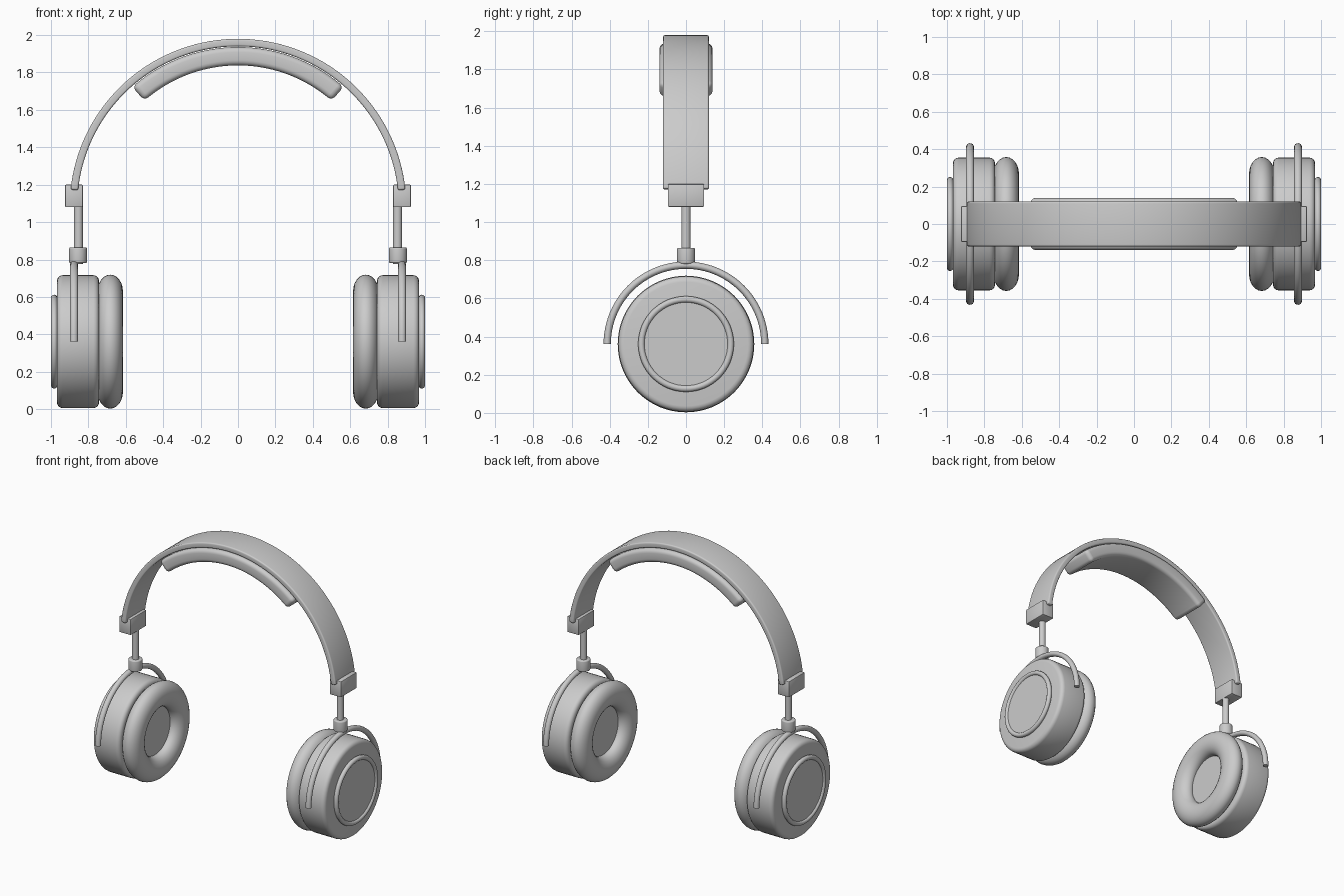
import bpy, bmesh
from math import sin, cos, pi, radians
from mathutils import Matrix

if "Cube" in bpy.data.objects:
    bpy.data.objects.remove(bpy.data.objects["Cube"])

CUP_Z = 0.361    # height of the ear cup centre
BAND_Z = 1.08    # height of the headband arc centre


def finish(bm, name, loc=(0, 0, 0), bevel=0, segs=4):
    """Round the hard edges, then make a smooth shaded object."""
    bmesh.ops.recalc_face_normals(bm, faces=bm.faces)
    if bevel:
        hard = [e for e in bm.edges if e.calc_face_angle(0) > radians(50)]
        bmesh.ops.bevel(bm, geom=hard, offset=bevel, segments=segs,
                        profile=0.5, affect='EDGES', clamp_overlap=True)
    mesh = bpy.data.meshes.new(name)
    bm.to_mesh(mesh)
    bm.free()
    ob = bpy.data.objects.new(name, mesh)
    bpy.context.collection.objects.link(ob)
    ob.location = loc
    bpy.ops.object.select_all(action='DESELECT')
    ob.select_set(True)
    bpy.context.view_layer.objects.active = ob
    bpy.ops.object.shade_smooth_by_angle(angle=radians(35))
    return ob


def sweep(name, profile, a0, a1, steps, loc, bevel=0, turn=0):
    """Sweep a (radius, y) profile along an arc in the xz plane."""
    bm = bmesh.new()
    rings = []
    for i in range(steps + 1):
        a = a0 + (a1 - a0) * i / steps
        rings.append([bm.verts.new((r * cos(a), y, r * sin(a))) for r, y in profile])
    n = len(profile)
    for p, q in zip(rings, rings[1:]):
        for j in range(n):
            k = (j + 1) % n
            bm.faces.new((p[j], p[k], q[k], q[j]))
    bm.faces.new(rings[0])
    bm.faces.new(rings[-1])
    bm.transform(Matrix.Rotation(turn, 4, 'Z'))
    return finish(bm, name, loc, bevel)


def rect(r0, r1, w):
    return [(r0, -w), (r1, -w), (r1, w), (r0, w)]


def cylinder(name, radius, depth, loc, axis='Z', bevel=0, sides=64):
    bm = bmesh.new()
    bmesh.ops.create_cone(bm, cap_ends=True, segments=sides,
                          radius1=radius, radius2=radius, depth=depth)
    if axis == 'X':
        bm.transform(Matrix.Rotation(pi / 2, 4, 'Y'))
    return finish(bm, name, loc, bevel)


def torus(name, major, minor_r, minor_x, loc, n=64, m=24):
    """Ring around the x axis with an elliptical section."""
    bm = bmesh.new()
    v = []
    for i in range(n):
        a = 2 * pi * i / n
        row = []
        for j in range(m):
            b = 2 * pi * j / m
            r = major + minor_r * cos(b)
            row.append(bm.verts.new((minor_x * sin(b), r * cos(a), r * sin(a))))
        v.append(row)
    for i in range(n):
        for j in range(m):
            i2, j2 = (i + 1) % n, (j + 1) % m
            bm.faces.new((v[i][j], v[i2][j], v[i2][j2], v[i][j2]))
    return finish(bm, name, loc)


def box(name, size, loc, bevel):
    bm = bmesh.new()
    bmesh.ops.create_cube(bm, size=1)
    bmesh.ops.scale(bm, vec=size, verts=bm.verts)
    return finish(bm, name, loc, bevel, 2)


# Headband and the cushion under it
sweep("headband", rect(0.86, 0.90, 0.12), radians(6), radians(174), 72,
      (0, 0, BAND_Z), bevel=0.01)
sweep("headband_cushion", rect(0.758, 0.856, 0.139), radians(48.7), radians(131.3), 40,
      (0, 0, BAND_Z), bevel=0.036)

for side, s in (("left", -1), ("right", 1)):
    # Slider: end block, rod and collar
    box(f"{side}_band_end_block", (0.096, 0.19, 0.12), (s * 0.877, 0, 1.14), 0.006)
    cylinder(f"{side}_slider_rod", 0.024, 0.33, (s * 0.853, 0, 0.94), sides=32)
    cylinder(f"{side}_collar", 0.048, 0.084, (s * 0.855, 0, 0.823), bevel=0.008, sides=32)

    # Half-round yoke over the cup
    tube = [(0.413 + 0.019 * cos(2 * pi * k / 16), 0.021 * sin(2 * pi * k / 16))
            for k in range(16)]
    sweep(f"{side}_yoke", tube, 0, pi, 48, (s * 0.877, 0, CUP_Z), turn=pi / 2)

    # Ear cup, ear cushion and inner speaker plate
    cylinder(f"{side}_ear_cup", 0.355, 0.225, (s * 0.8555, 0, CUP_Z), 'X', bevel=0.03)
    torus(f"{side}_ear_cushion", 0.268, 0.09, 0.068, (s * 0.683, 0, CUP_Z))
    cylinder(f"{side}_speaker_plate", 0.19, 0.06, (s * 0.722, 0, CUP_Z), 'X')

    # Outer cap with its trim ring
    cylinder(f"{side}_outer_cap", 0.23, 0.04, (s * 0.968, 0, CUP_Z), 'X')
    torus(f"{side}_trim_ring", 0.234, 0.017, 0.017, (s * 0.983, 0, CUP_Z), m=16)
